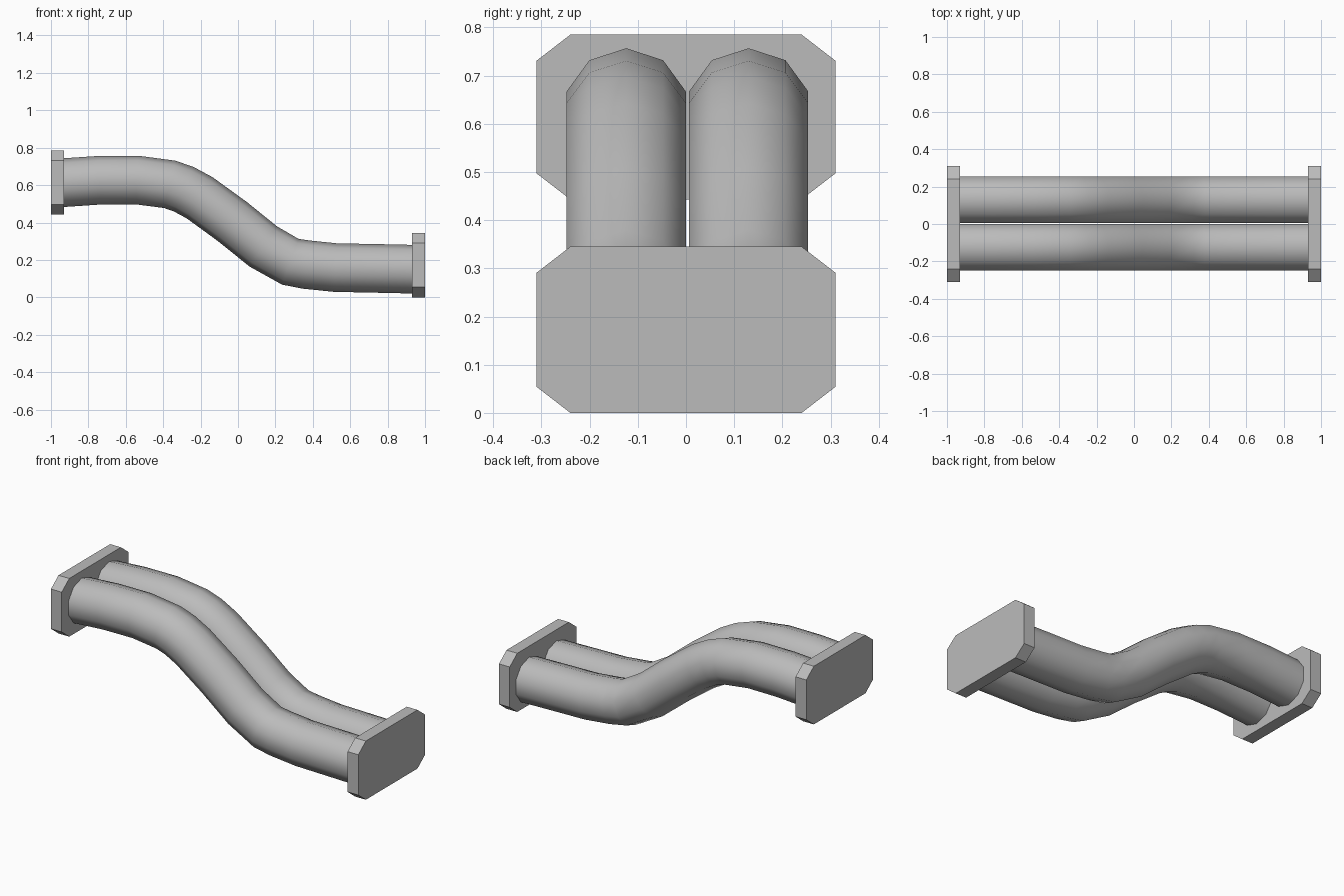
import bpy
import bmesh
import math
from mathutils import Vector

cube = bpy.data.objects.get("Cube")
if cube:
    bpy.data.objects.remove(cube, do_unlink=True)

grey = bpy.data.materials.new("plain grey")
grey.use_nodes = True
colour = (0.5, 0.5, 0.5, 1)
grey.diffuse_color = colour
grey.node_tree.nodes["Principled BSDF"].inputs["Base Color"].default_value = colour

SIDES = 10
RADIUS = 0.13
# Centre line of the S-bend as (x, z)
PATH = [(-0.95, 0.612), (-0.74, 0.626), (-0.54, 0.627), (-0.365, 0.604),
        (-0.29, 0.578), (-0.205, 0.532), (-0.03, 0.405), (0.135, 0.272),
        (0.28, 0.19), (0.365, 0.175), (0.52, 0.159), (0.77, 0.154), (0.95, 0.15)]


def finish(name, bm):
    bmesh.ops.recalc_face_normals(bm, faces=bm.faces)
    mesh = bpy.data.meshes.new(name)
    bm.to_mesh(mesh)
    bm.free()
    mesh.materials.append(grey)
    obj = bpy.data.objects.new(name, mesh)
    bpy.context.collection.objects.link(obj)
    return obj


def pipe(name, y):
    """Sweep a ten-sided ring along the centre line."""
    bm = bmesh.new()
    points = [Vector((x, y, z)) for x, z in PATH]
    side = Vector((0, 1, 0))
    rings = []
    for i, p in enumerate(points):
        before = (p - points[i - 1]).normalized() if i else Vector()
        after = (points[i + 1] - p).normalized() if i < len(points) - 1 else Vector()
        up = (before + after).normalized().cross(side)
        ring = []
        for k in range(SIDES):
            a = math.tau * k / SIDES
            ring.append(bm.verts.new(p + RADIUS * (up * math.cos(a) + side * math.sin(a))))
        rings.append(ring)
    for a, b in zip(rings, rings[1:]):
        for k in range(SIDES):
            n = (k + 1) % SIDES
            bm.faces.new((a[k], a[n], b[n], b[k])).smooth = True
    bm.faces.new(rings[0])
    bm.faces.new(rings[-1])
    return finish(name, bm)


def flange(name, x0, x1, z0, z1):
    """Plate with clipped corners, extruded along x."""
    half, cut_y, cut_z = 0.31, 0.07, 0.054
    bm = bmesh.new()
    outline = [(-half + cut_y, z0), (half - cut_y, z0), (half, z0 + cut_z), (half, z1 - cut_z),
               (half - cut_y, z1), (-half + cut_y, z1), (-half, z1 - cut_z), (-half, z0 + cut_z)]
    face = bm.faces.new([bm.verts.new((x0, y, z)) for y, z in outline])
    out = bmesh.ops.extrude_face_region(bm, geom=[face], use_keep_orig=True)
    moved = [v for v in out["geom"] if isinstance(v, bmesh.types.BMVert)]
    bmesh.ops.translate(bm, verts=moved, vec=(x1 - x0, 0, 0))
    return finish(name, bm)


# Twin pipes, keeping the end caps sharp
for name, y in (("front_pipe", -0.124), ("back_pipe", 0.13)):
    obj = pipe(name, y)
    bpy.ops.object.select_all(action="DESELECT")
    obj.select_set(True)
    bpy.context.view_layer.objects.active = obj
    bpy.ops.object.shade_smooth_by_angle(angle=math.radians(50))

# End flanges
flange("upper_flange", -1.0, -0.93, 0.443, 0.785)
flange("lower_flange", 0.93, 1.0, 0.0, 0.345)
